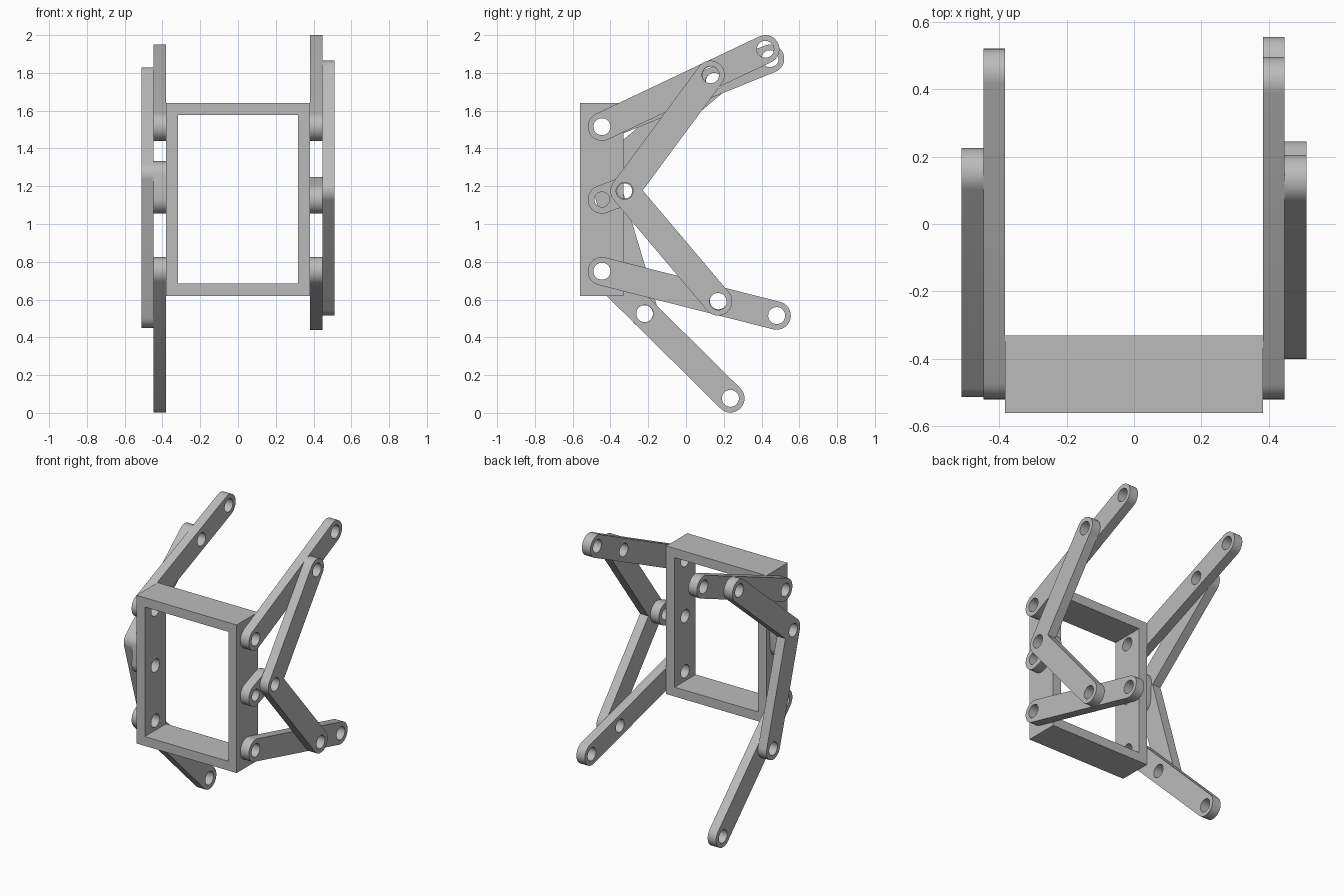
import bpy, bmesh, math
from mathutils import Vector

if "Cube" in bpy.data.objects:
    bpy.data.objects.remove(bpy.data.objects["Cube"], do_unlink=True)

R, HOLE, THICK, HALF = 0.075, 0.045, 0.0645, 0.382
SIDE_TURN = (math.pi / 2, 0, math.pi / 2)   # profile (u, v) -> (y, z)
FRONT_TURN = (math.pi / 2, 0, 0)            # profile (u, v) -> (x, z)

grey = bpy.data.materials.new("plain grey")
grey.use_nodes = True
grey.diffuse_color = (0.5, 0.5, 0.5, 1)
grey.node_tree.nodes["Principled BSDF"].inputs["Base Color"].default_value = (0.5, 0.5, 0.5, 1)


def arc(c, start, sweep, r=R, n=16):
    return [Vector(c) + r * Vector((math.cos(a), math.sin(a)))
            for a in (start + sweep * i / n for i in range(n + 1))]


def heading(a, b):
    d = Vector(b) - Vector(a)
    return math.atan2(d.y, d.x)


def plate(name, loops, thick, location, turn):
    """Filled outline with holes, extruded to a solid plate."""
    curve = bpy.data.curves.new(name, "CURVE")
    curve.dimensions, curve.fill_mode, curve.extrude = "2D", "BOTH", thick / 2
    for loop in loops:
        s = curve.splines.new("POLY")
        s.points.add(len(loop) - 1)
        for p, co in zip(s.points, loop):
            p.co = (co[0], co[1], 0, 1)
        s.use_cyclic_u = True
    ob = bpy.data.objects.new(name, curve)
    bpy.context.collection.objects.link(ob)
    ob.location, ob.rotation_euler = location, turn
    bpy.ops.object.select_all(action="DESELECT")
    ob.select_set(True)
    bpy.context.view_layer.objects.active = ob
    bpy.ops.object.convert(target="MESH")
    ob = bpy.context.object
    bm = bmesh.new()
    bm.from_mesh(ob.data)
    bmesh.ops.remove_doubles(bm, verts=bm.verts, dist=1e-5)
    bmesh.ops.recalc_face_normals(bm, faces=bm.faces)
    bm.to_mesh(ob.data)
    bm.free()
    ob.data.materials.clear()
    ob.data.materials.append(grey)
    bpy.ops.object.shade_smooth_by_angle(angle=math.radians(30))
    return ob


def ring(c, r):
    return arc(c, 0, math.tau * 31 / 32, r, 31)


def layer_x(side, layer):
    return (side * (HALF + THICK * (layer + 0.5)), 0, 0)


def bar(name, side, a, b, fractions, hole=HOLE):
    """Straight round-ended link with holes at the given fractions."""
    h = heading(a, b)
    outline = arc(b, h - math.pi / 2, math.pi) + arc(a, h + math.pi / 2, math.pi)
    holes = [ring(Vector(a).lerp(Vector(b), f), hole) for f in fractions]
    plate(name, [outline] + holes, THICK, layer_x(side, 0), SIDE_TURN)


def elbow(name, side, top, pivot, low):
    """Bent two-arm link, open towards the back."""
    up, down = heading(pivot, top), heading(pivot, low)
    mid, half = (up + down) / 2, (up - down) / 2
    inner = Vector(pivot) + R / math.sin(half) * Vector((math.cos(mid), math.sin(mid)))
    outline = (arc(top, up - math.pi / 2, math.pi)
               + arc(pivot, up + math.pi / 2, math.pi - 2 * half)
               + arc(low, down - math.pi / 2, math.pi) + [inner])
    holes = [ring(p, HOLE) for p in (top, pivot, low)]
    plate(name, [outline] + holes, THICK, layer_x(side, 1), SIDE_TURN)


# Rectangular frame with pivot holes bored through both side walls
def rect(w, z0, z1):
    return [(-w, z0), (w, z0), (w, z1), (-w, z1)]


SHOULDERS = {"upper": (-0.445, 1.515), "crank": (-0.445, 1.13), "lower": (-0.445, 0.75)}
frame = plate("frame", [rect(HALF, 0.62, 1.64), rect(0.318, 0.684, 1.576)],
              0.23, (0, -0.445, 0), FRONT_TURN)
for y, z in SHOULDERS.values():
    bpy.ops.mesh.primitive_cylinder_add(vertices=32, radius=HOLE, depth=1,
                                        location=(0, y, z), rotation=(0, math.pi / 2, 0))
    cutter = bpy.context.object
    cutter.hide_render = True
    mod = frame.modifiers.new("bore", "BOOLEAN")
    mod.object, mod.operation, mod.solver = cutter, "DIFFERENCE", "EXACT"
    bpy.context.view_layer.objects.active = frame
    bpy.ops.object.modifier_apply(modifier=mod.name)
    bpy.data.objects.remove(cutter, do_unlink=True)
frame.data.materials.clear()
frame.data.materials.append(grey)

# Linkage on each side: two long bars, a short crank and a bent connecting link
POSES = {
    "left": dict(side=1, upper=(0.42, 1.925), lower=(0.48, 0.515), pivot=(-0.325, 1.175),
                 top=(0.13, 1.79), low=(0.17, 0.59), low_hole=2 / 3),
    "right": dict(side=-1, upper=(0.445, 1.875), lower=(0.235, 0.077), pivot=(-0.438, 1.258),
                  top=(0.15, 1.755), low=(-0.22, 0.525), low_hole=1 / 3),
}
for label, p in POSES.items():
    s = p["side"]
    bar(label + "_upper_bar", s, SHOULDERS["upper"], p["upper"], (0, 2 / 3, 1))
    bar(label + "_lower_bar", s, SHOULDERS["lower"], p["lower"], (0, p["low_hole"], 1))
    bar(label + "_crank", s, SHOULDERS["crank"], p["pivot"], (0, 1), 0.04)
    elbow(label + "_bent_link", s, p["top"], p["pivot"], p["low"])
